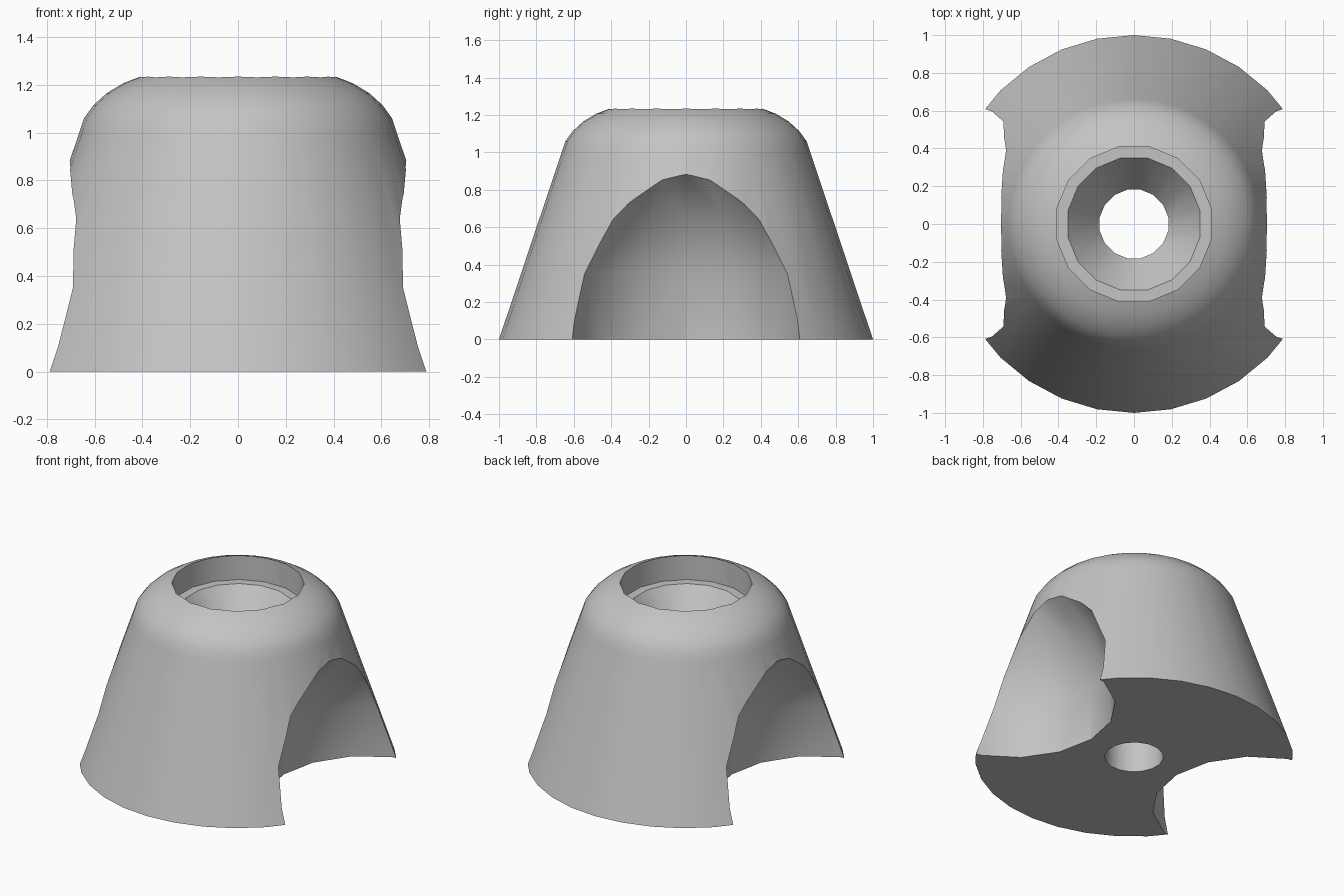
import bpy, bmesh, math
from mathutils import Matrix

if "Cube" in bpy.data.objects:
    bpy.data.objects.remove(bpy.data.objects["Cube"], do_unlink=True)

grey = bpy.data.materials.new("light_grey")
colour = (0.55, 0.55, 0.55, 1)
grey.diffuse_color = colour
grey.use_nodes = True
grey.node_tree.nodes["Principled BSDF"].inputs["Base Color"].default_value = colour


def lathe(name, profile, sides, turn=0.0, centre=0.0):
    """Closed solid of revolution from (radius, height) points, bottom to top."""
    bm = bmesh.new()
    rings = []
    for r, z in profile:
        ring = []
        for i in range(sides):
            a = turn + 2 * math.pi * i / sides
            ring.append(bm.verts.new((centre + r * math.cos(a), r * math.sin(a), z)))
        rings.append(ring)
    for low, high in zip(rings, rings[1:]):
        for i in range(sides):
            j = (i + 1) % sides
            bm.faces.new((low[i], low[j], high[j], high[i]))
    bm.faces.new(rings[0][::-1])
    bm.faces.new(rings[-1])
    mesh = bpy.data.meshes.new(name)
    bm.to_mesh(mesh)
    bm.free()
    mesh.materials.append(grey)
    obj = bpy.data.objects.new(name, mesh)
    bpy.context.collection.objects.link(obj)
    return obj


# Tapered foot with a rounded shoulder
foot = lathe("foot_body", [(1, 0), (0.665, 1), (0.645, 1.06), (0.605, 1.115),
                           (0.55, 1.165), (0.48, 1.207), (0.4, 1.238)], 32)

# Stepped screw hole with a countersunk seat
screw_hole = lathe("screw_hole_cutter", [(0.185, -0.1), (0.185, 0.84), (0.357, 1.065),
                                         (0.417, 1.065), (0.417, 1.4)], 16, math.pi / 16)

# Domed scoops in both sides
scoop_profile = [(0.65, -0.1), (0.65, 0), (0.635, 0.35), (0.515, 0.64),
                 (0.3, 0.88), (0.12, 0.97), (0.02, 0.985)]
cutters = [screw_hole] + [
    lathe(name, scoop_profile, 16, 0, side)
    for name, side in (("left_scoop_cutter", 1.0), ("right_scoop_cutter", -1.0))]

bpy.ops.object.select_all(action='DESELECT')
foot.select_set(True)
bpy.context.view_layer.objects.active = foot
for cutter in cutters:
    cut = foot.modifiers.new(cutter.name, 'BOOLEAN')
    cut.operation = 'DIFFERENCE'
    cut.solver = 'EXACT'
    cut.object = cutter
    bpy.ops.object.modifier_apply(modifier=cut.name)
for cutter in cutters:
    bpy.data.objects.remove(cutter, do_unlink=True)

bpy.ops.object.shade_smooth_by_angle(angle=math.radians(30))
